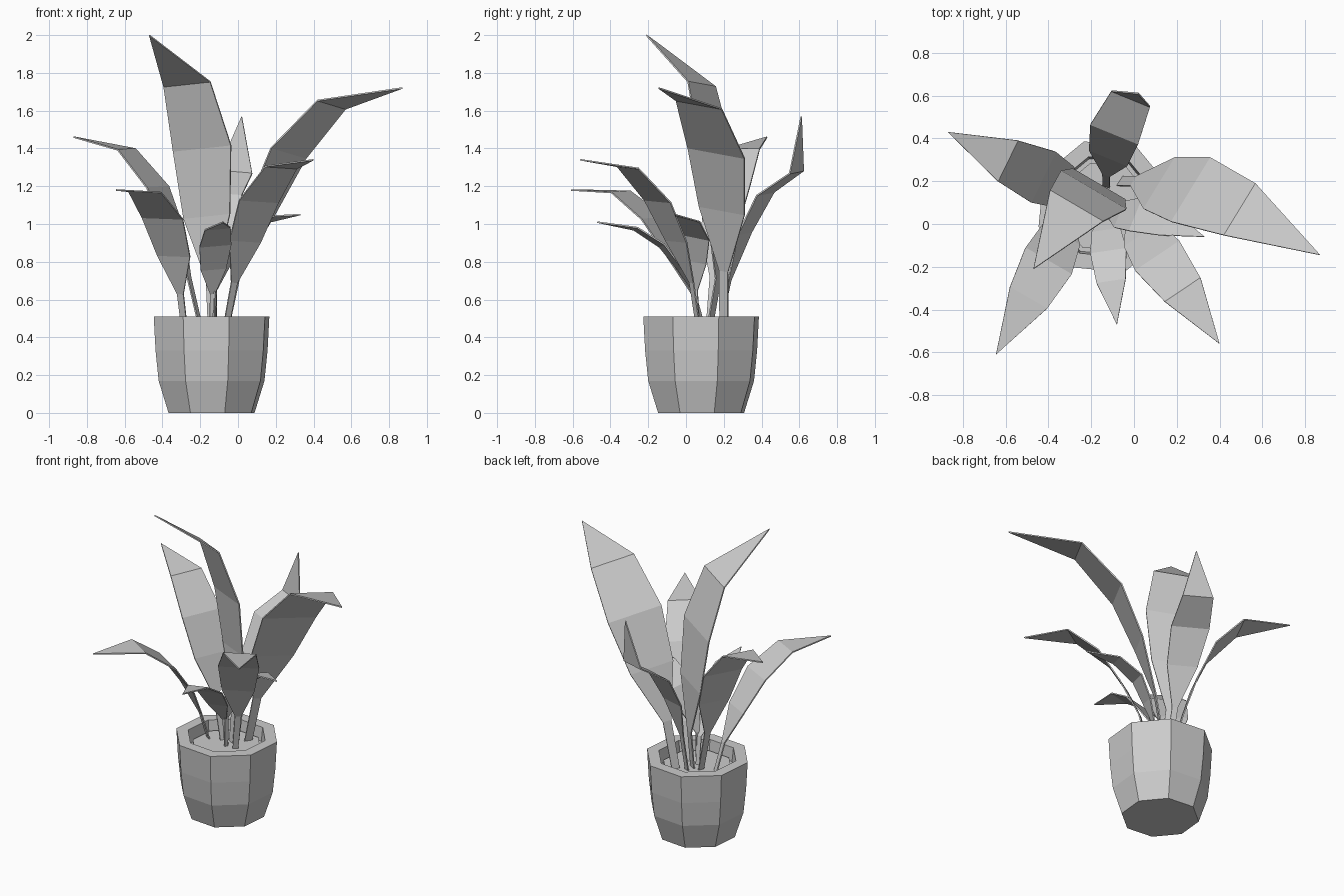
import bpy
import bmesh
from math import cos, sin, tau, radians
from mathutils import Vector

cube = bpy.data.objects.get("Cube")
if cube:
    bpy.data.objects.remove(cube, do_unlink=True)

POT_CENTRE = (-0.14, 0.08)
POT_SIDES = 8
POT_TURN = radians(17)

# One plain grey for the whole plant
grey = bpy.data.materials.new("plain_grey")
grey.use_nodes = True
grey.diffuse_color = (0.6, 0.6, 0.6, 1)
grey.node_tree.nodes["Principled BSDF"].inputs["Base Color"].default_value = grey.diffuse_color


def add_object(name, bm):
    mesh = bpy.data.meshes.new(name)
    bm.to_mesh(mesh)
    bm.free()
    mesh.materials.append(grey)
    obj = bpy.data.objects.new(name, mesh)
    bpy.context.scene.collection.objects.link(obj)
    return obj


def ring(bm, radius, height):
    """One octagonal ring of vertices around the pot axis."""
    angles = [POT_TURN + tau * i / POT_SIDES for i in range(POT_SIDES)]
    return [bm.verts.new((POT_CENTRE[0] + radius * cos(a),
                          POT_CENTRE[1] + radius * sin(a), height)) for a in angles]


def lathe(name, profile):
    """Turn a (radius, height) profile, capping both of its ends."""
    bm = bmesh.new()
    rings = [ring(bm, radius, height) for radius, height in profile]
    for low, high in zip(rings, rings[1:]):
        for i in range(POT_SIDES):
            j = (i + 1) % POT_SIDES
            bm.faces.new((low[i], low[j], high[j], high[i]))
    bm.faces.new(list(reversed(rings[0])))
    bm.faces.new(rings[-1])
    return add_object(name, bm)


# Stem foot, stem top, then the three rows across the blade
LEAF_WIDTHS = (0.05, 0.055, 0.285, 0.356, 0.287)


def leaf(name, size, *path):
    """Folded strip along a path: two stem points, three blade rows, one tip."""
    points = [Vector(p) for p in path]
    row, last_row, tip = points[-3:]
    across = (last_row - row).cross(tip - last_row).normalized()
    bm = bmesh.new()
    rows = []
    for point, width in zip(points, LEAF_WIDTHS):
        half = across * width * size / 2
        rows.append((bm.verts.new(point - half), bm.verts.new(point + half)))
    for (a, b), (c, d) in zip(rows, rows[1:]):
        bm.faces.new((a, b, d, c))
    bm.faces.new((*rows[-1], bm.verts.new(tip)))
    obj = add_object(name, bm)
    solid = obj.modifiers.new("leaf_thickness", "SOLIDIFY")
    solid.thickness = 0.008
    solid.offset = 0
    return obj


# Pot with a thick rim, and the soil inside it
lathe("pot", [(0.238, 0), (0.293, 0.17), (0.31, 0.33), (0.32, 0.51),
              (0.245, 0.51), (0.235, 0.42)])
lathe("soil", [(0.215, 0.41), (0.215, 0.45)])

# Tall leaves
leaf("tall_centre_leaf", 1,
     (-0.135, 0.12, 0.42), (-0.145, 0.17, 0.71), (-0.165, 0.185, 1.04),
     (-0.19, 0.157, 1.4), (-0.27, 0.083, 1.74), (-0.47, -0.21, 2))
leaf("tall_left_leaf", 1,
     (-0.07, 0.2, 0.42), (0, 0.2, 0.75), (0.12, 0.19, 1.07),
     (0.267, 0.16, 1.375), (0.495, 0.068, 1.632), (0.87, -0.145, 1.72))

# Middle leaves
leaf("right_leaf", 0.74,
     (-0.19, 0.12, 0.42), (-0.26, 0.145, 0.72), (-0.33, 0.175, 0.96),
     (-0.425, 0.22, 1.195), (-0.59, 0.295, 1.395), (-0.87, 0.43, 1.46))
leaf("front_left_leaf", 0.7,
     (-0.07, 0.07, 0.42), (-0.02, 0.03, 0.69), (0.037, -0.052, 0.908),
     (0.11, -0.15, 1.12), (0.228, -0.308, 1.3), (0.4, -0.56, 1.34))
leaf("front_right_leaf", 0.7,
     (-0.28, 0.1, 0.42), (-0.305, 0.04, 0.63), (-0.34, -0.05, 0.83),
     (-0.4, -0.174, 1.03), (-0.493, -0.345, 1.17), (-0.645, -0.61, 1.18))
leaf("back_leaf", 0.68,
     (-0.13, 0.17, 0.42), (-0.13, 0.23, 0.7), (-0.12, 0.31, 0.95),
     (-0.092, 0.42, 1.16), (-0.015, 0.585, 1.275), (0.02, 0.61, 1.57))

# Small leaves
leaf("small_front_leaf", 0.48,
     (-0.14, 0.08, 0.42), (-0.135, 0.05, 0.63), (-0.13, -0.03, 0.76),
     (-0.12, -0.127, 0.885), (-0.107, -0.267, 0.975), (-0.08, -0.47, 1.01))
leaf("small_left_leaf", 0.48,
     (-0.13, 0.06, 0.42), (-0.12, 0.05, 0.65), (-0.065, 0.045, 0.8),
     (0.01, 0.045, 0.93), (0.145, 0.01, 1.025), (0.33, -0.06, 1.05))
